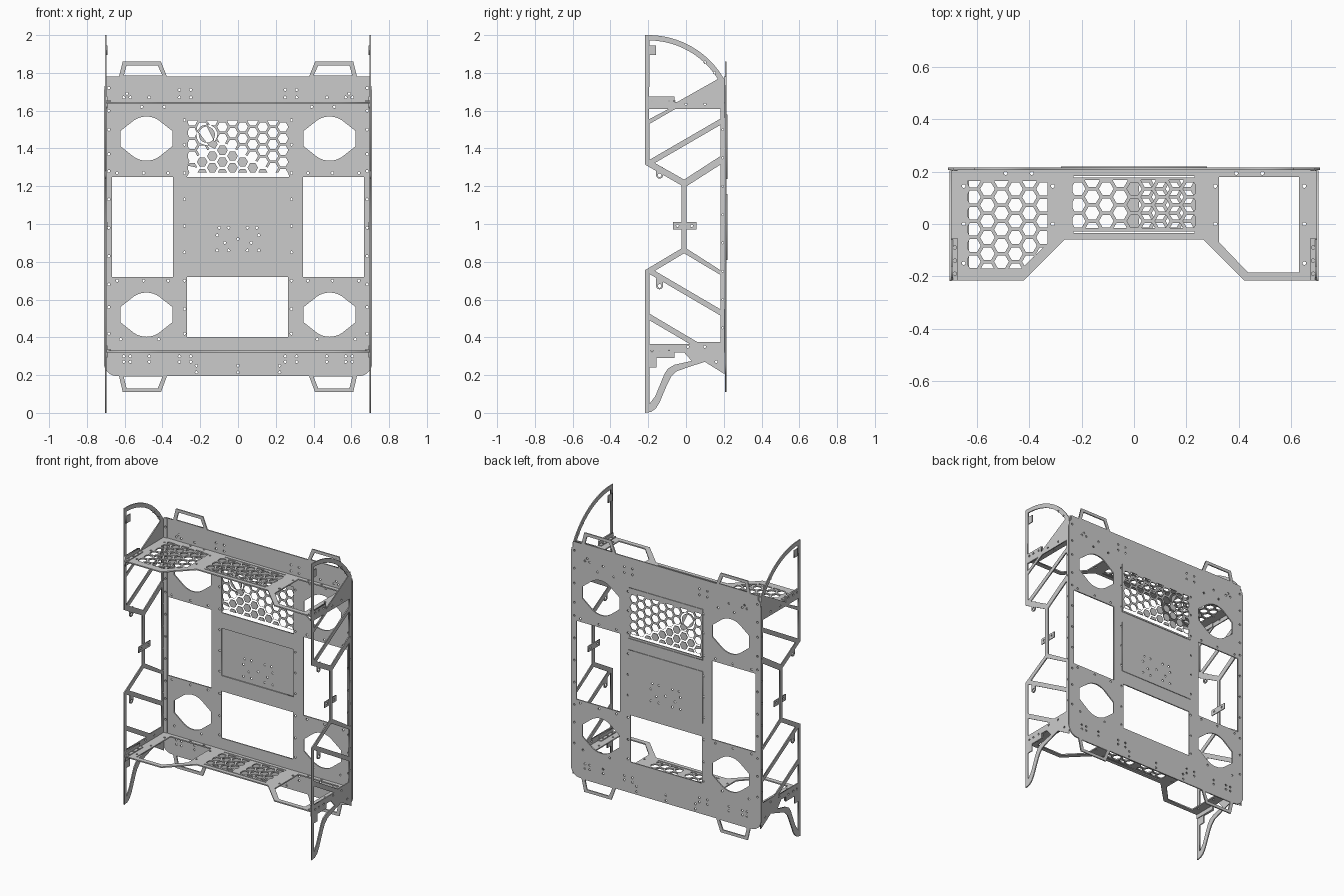
import bpy, bmesh, math
from mathutils import Matrix

if "Cube" in bpy.data.objects:
    bpy.data.objects.remove(bpy.data.objects["Cube"])

AXES = {  # sheet plane -> (u, v, normal)
    "xz": ((1, 0, 0), (0, 0, 1), (0, -1, 0)),
    "yz": ((0, 1, 0), (0, 0, 1), (1, 0, 0)),
    "xy": ((1, 0, 0), (0, 1, 0), (0, 0, 1)),
}


def sheet(name, plane, pos, thick, outline, holes=()):
    """Flat cut sheet: outline with holes, centred on pos along the normal."""
    cu = bpy.data.curves.new(name, 'CURVE')
    cu.dimensions, cu.fill_mode, cu.extrude = '2D', 'BOTH', thick / 2
    for loop in [outline, *holes]:
        sp = cu.splines.new('POLY')
        sp.points.add(len(loop) - 1)
        for p, (u, v) in zip(sp.points, loop):
            p.co = (u, v, 0, 1)
        sp.use_cyclic_u = True
    tmp = bpy.data.objects.new(name + "_curve", cu)
    bpy.context.collection.objects.link(tmp)
    dg = bpy.context.evaluated_depsgraph_get()
    me = bpy.data.meshes.new_from_object(tmp.evaluated_get(dg))
    bpy.data.objects.remove(tmp)
    m = Matrix(AXES[plane]).transposed().to_4x4()
    m.translation = {"xz": (0, pos, 0), "yz": (pos, 0, 0), "xy": (0, 0, pos)}[plane]
    me.transform(m)
    bm = bmesh.new()
    bm.from_mesh(me)
    bmesh.ops.remove_doubles(bm, verts=bm.verts, dist=1e-5)
    bmesh.ops.recalc_face_normals(bm, faces=bm.faces)
    bm.to_mesh(me)
    bm.free()
    me.name = name
    ob = bpy.data.objects.new(name, me)
    bpy.context.collection.objects.link(ob)
    return ob


def rect(a, b, c, d):
    return [(a, c), (b, c), (b, d), (a, d)]


def arc(cx, cy, r, a0, a1, n):
    return [(cx + r * math.cos(math.radians(a0 + (a1 - a0) * i / n)),
             cy + r * math.sin(math.radians(a0 + (a1 - a0) * i / n))) for i in range(n + 1)]


def circle(x, y, r=.007, n=10):
    return arc(x, y, r, 0, 360, n)[:-1]


def flip(loop):
    return [(-x, y) for x, y in reversed(loop)]


def both(loops):
    return loops + [flip(l) for l in loops]


def clip(poly, area):
    """Clip a polygon to a convex counter-clockwise area."""
    for (ax, ay), (bx, by) in zip(area, area[1:] + area[:1]):
        side = lambda p: (bx - ax) * (p[1] - ay) - (by - ay) * (p[0] - ax)
        out = []
        for p, q in zip(poly, poly[1:] + poly[:1]):
            sp, sq = side(p), side(q)
            if sp >= 0:
                out.append(p)
            if sp * sq < 0:
                t = sp / (sp - sq)
                out.append((p[0] + t * (q[0] - p[0]), p[1] + t * (q[1] - p[1])))
        poly = out
        if not poly:
            break
    return poly


def hexes(area, ring=None):
    """Honeycomb holes clipped to area, optionally kept clear of a round port."""
    us, vs = [p[0] for p in area], [p[1] for p in area]
    out = []
    for i in range(int((max(us) - min(us)) / .0535) + 2):
        for j in range(-1, int((max(vs) - min(vs)) / .0617) + 2):
            cx = min(us) + .022 + i * .0535
            cy = min(vs) + .026 + (j + i % 2 / 2) * .0617
            if ring and math.dist((cx, cy), ring) < .03:
                continue
            h = clip(arc(cx, cy, .028, 0, 360, 6)[:-1], area)
            if ring:
                h = [p if math.dist(p, ring) > .055 else
                     tuple(c + (v - c) * .055 / math.dist(p, ring) for c, v in zip(ring, p)) for p in h]
            size = abs(sum(p[0] * q[1] - q[0] * p[1] for p, q in zip(h, h[1:] + h[:1]))) / 2
            if size > 1.5e-4:
                out.append(h)
    return out + ([circle(*ring, .043, 24)] if ring else [])


# Back plate with four carrying handles
half = [(.376, .195), (.408, .11), (.61, .11), (.63, .195), *arc(.64, .265, .07, -90, 0, 8),
        (.71, 1.70), (.705, 1.735), (.69, 1.75), (.69, 1.78),
        (.63, 1.78), (.61, 1.86), (.408, 1.86), (.376, 1.78)]
side_cuts = [rect(.344, .668, .72, 1.25),
             [(.40, .192), (.425, .13), (.59, .13), (.605, .192)],
             [(.40, 1.785), (.605, 1.785), (.59, 1.84), (.425, 1.84)]]
for cz in (.52, 1.452):  # lobed round ports
    top = arc(.485, cz, .117, 48, 132, 10)
    side_cuts.append([(.623, cz - .04), (.623, cz + .04), *top, (.347, cz + .04), (.347, cz - .04),
                      *arc(.485, cz, .117, 228, 312, 10)])
bolts = [(.283, z) for z in (1.55, 1.42, 1.27, 1.13, .99, .85, .70, .55, .42)]
bolts += [(x, z) for x in (.25, .31) for z in (1.67, 1.71)]
bolts += [(.57, 1.67), (.605, 1.67), (.588, 1.69), (.47, 1.67), (.51, 1.62), (.39, 1.62),
          (.57, .30), (.605, .30), (.57, .27), (.605, .27), (.47, .30), (.47, .27),
          (.31, .30), (.25, .30), (.31, .27), (.25, .27), (.22, .25), (.22, .215),
          (.64, 1.27), (.50, 1.27), (.37, 1.27), (.64, .70), (.50, .70), (.37, .70),
          (.62, .39), (.42, .39)]
rail_bolts = [circle(.684, z) for z in (.42, .56, .68, .83, .98, 1.13, 1.28, 1.37, 1.5, 1.6, 1.72)]
cuts = both(side_cuts + [circle(*b) for b in bolts] + rail_bolts)
cuts += [rect(-.27, .265, .403, .72), rect(-.27, .27, .825, 1.145), rect(-.27, .27, 1.25, 1.567),
         circle(0, .25), circle(0, .215)]
sheet("back_plate", "xz", .211, .008, half + flip(half), cuts)

# Insert panels on the rear of the plate
sheet("honeycomb_panel", "xz", .2165, .005, rect(-.278, .278, 1.237, 1.58),
      hexes(rect(-.265, .265, 1.272, 1.547), (-.165, 1.473)))
dots = [(.05, .98), (.10, .98), (.11, .94), (.07, .90), (.11, .86), (.05, .86)]
sheet("center_panel", "xz", .2165, .005, rect(-.278, .278, .81, 1.16),
      both([circle(*d) for d in dots]) + [circle(0, .92)])

# Horizontal shelves
half = [(.266, -.06), (.422, -.216), (.697, -.216), (.697, .206)]
shelf = half + flip(half)
opening = [(.325, -.07), (.435, -.185), (.63, -.185), (.63, .18), (.325, .18)]
left_area = [(-.635, -.17), (-.43, -.17), (-.33, -.075), (-.33, .165), (-.635, .165)]
shelf_bolts = both([circle(x, y) for x, y in ((.31, .145), (.31, 0), (.65, .145), (.65, 0), (.65, -.15),
                                              (.39, .194), (.49, .194))])
slots = [rect(-.23, .23, -.034, -.028), rect(-.23, .23, .178, .183)]
sheet("top_shelf", "xy", 1.643, .008, shelf,
      [opening] + hexes(left_area) + hexes(rect(-.235, .235, -.015, .168)) + shelf_bolts + slots)
sheet("bottom_shelf", "xy", .325, .008, shelf,
      both([opening]) + hexes(rect(-.235, -.02, -.015, .168))
      + hexes(rect(.02, .235, -.015, .168)) + shelf_bolts + slots)

# Side frames: curved top, truss openings, swept foot
frame = [(-.218, 0), (-.185, .005), (-.16, .023), (-.14, .055), (-.1, .15), (-.08, .19), (-.05, .22),
         (.02, .245), (.1, .27), (.205, .205), (.205, 1.765), *arc(-.2, 1.537, .463, 30, 90, 16),
         (-.218, 2), (-.218, 1.315), (-.025, 1.205), (-.025, .87), (-.218, .755)]
openings = [
    arc(-.2, 1.537, .435, 32, 89, 14)[::-1] + [(-.066, 1.635), (-.066, 1.675), (-.195, 1.675)],
    [(-.195, 1.61), (-.09, 1.61), (-.195, 1.555)],
    [(-.193, 1.53), (-.055, 1.61), (.183, 1.61), (.183, 1.558), (-.193, 1.34)],
    [(.183, 1.525), (.183, 1.36), (-.01, 1.235), (-.165, 1.323)],
    [(.003, 1.2), (.183, 1.315), (.183, .755), (.003, .87)],
    [(-.01, .845), (.183, .73), (.183, .548), (-.165, .752)],
    [(-.193, .735), (.183, .515), (.183, .375), (.06, .375), (-.193, .525)],
    [(-.193, .49), (.02, .365), (-.193, .365)],
    [(-.193, .048), (-.162, .09), (-.114, .207), (-.095, .235), (-.06, .255), (.03, .275),
     (-.013, .323), (-.06, .323), (-.06, .29), (-.155, .29), (-.155, .24), (-.193, .24)]]
frame_bolts = [circle(y, z) for y, z in ((-.14, 1.655), (-.18, 1.655), (-.09, 1.655), (.0, 1.635), (.1, 1.635),
                                         (.15, 1.80), (.10, 1.855), (.01, .35), (.1, .35), (.16, .27),
                                         (-.18, .33), (-.14, .33), (-.09, .33))]
strip_bolts = [circle(.194, z, .005, 8) for z in (.45, .6, .75, .9, 1.05, 1.2, 1.35, 1.5)]
for s, label in ((-1, "left"), (1, "right")):
    sheet(f"{label}_side_frame", "yz", s * .7, .007, frame, openings + frame_bolts + strip_bolts)
    # mid bracket, upper tab and cable eyelets
    sheet(f"{label}_mid_bracket", "yz", s * .694, .006, rect(-.07, .055, .97, 1.01),
          [circle(-.045, .99), circle(.03, .99)])
    sheet(f"{label}_upper_tab", "yz", s * .694, .006, rect(-.205, -.16, 1.895, 1.945))
    for i, z in enumerate((1.258, .672)):
        up = .045 if i == 0 else .04
        sheet(f"{label}_eyelet_{i}", "yz", s * .7, .007,
              [(-.158, z + up), *arc(-.14, z, .018, 180, 360, 10), (-.122, z + up)], [circle(-.14, z, .01)])
    # angle rail joining frame and plate
    mir = (lambda l: l) if s > 0 else flip
    sheet(f"{label}_corner_rail", "xz", .204, .005, mir(rect(.673, .697, .33, 1.78)),
          [mir(b) for b in rail_bolts])
    # shelf support angles
    for i, z in enumerate((1.651, .333)):
        sheet(f"{label}_shelf_angle_{i}", "xy", z, .006, mir(rect(.672, .697, -.215, -.055)),
              [mir(circle(.684, y)) for y in (-.19, -.14, -.09)])
        sheet(f"{label}_shelf_web_{i}", "yz", s * .694, .006, rect(-.215, -.06, z - .04, z + .024))
